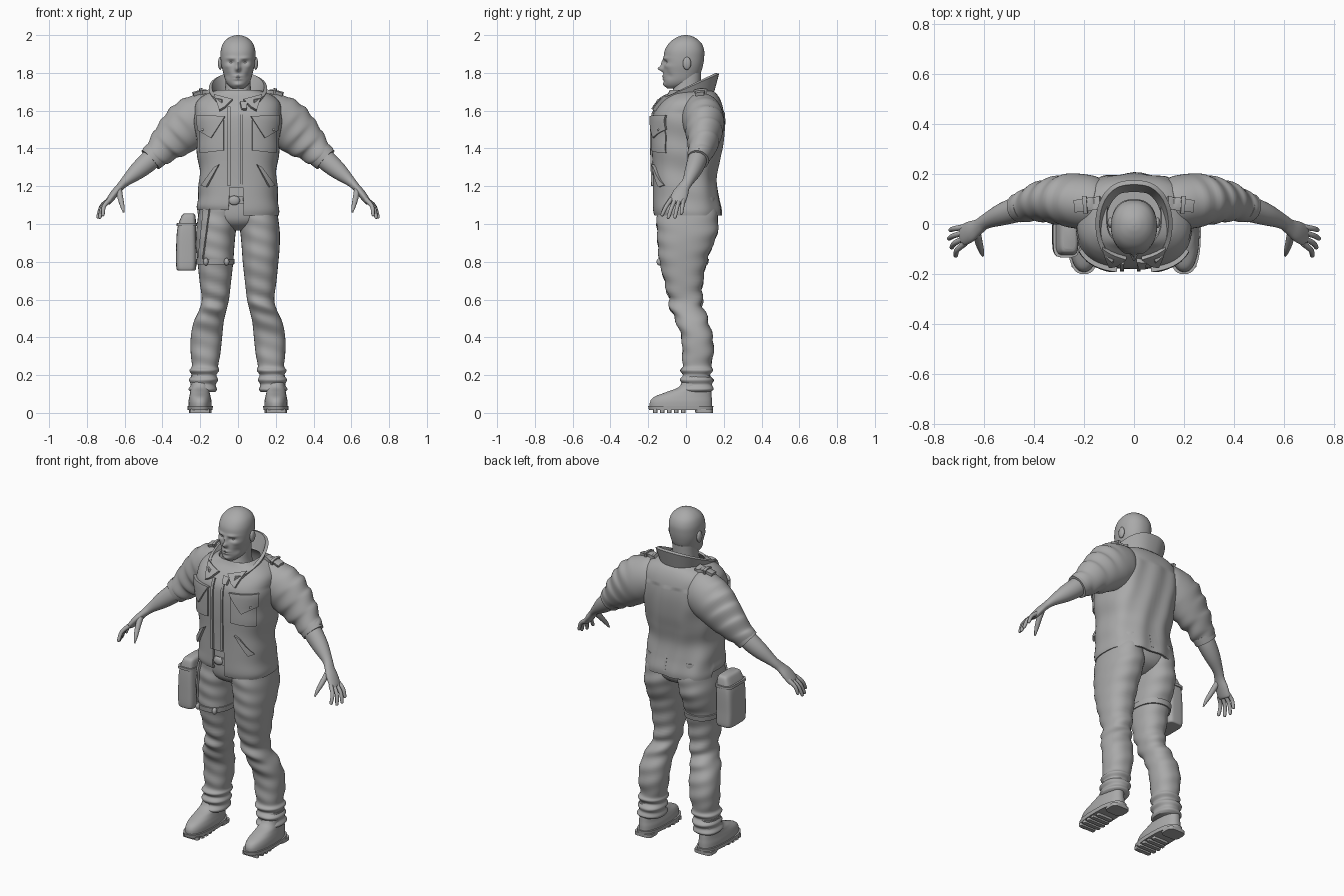
import bpy, bmesh, math
from mathutils import Vector
from mathutils.bvhtree import BVHTree

if "Cube" in bpy.data.objects:
    bpy.data.objects.remove(bpy.data.objects["Cube"])

grey = bpy.data.materials.new("clay grey")
grey.use_nodes = True
grey.diffuse_color = (.4, .4, .4, 1)
grey.node_tree.nodes["Principled BSDF"].inputs["Base Color"].default_value = (.4, .4, .4, 1)


def finish(name, bm, thick=0, offset=-1):
    """Turn a bmesh into a smooth grey object with sharp creases kept."""
    bmesh.ops.recalc_face_normals(bm, faces=bm.faces)
    mesh = bpy.data.meshes.new(name)
    bm.to_mesh(mesh)
    bm.free()
    mesh.materials.append(grey)
    mesh.polygons.foreach_set("use_smooth", [True] * len(mesh.polygons))
    mesh.set_sharp_from_angle(angle=math.radians(50))
    obj = bpy.data.objects.new(name, mesh)
    bpy.context.scene.collection.objects.link(obj)
    if thick:
        shell = obj.modifiers.new("thickness", 'SOLIDIFY')
        shell.thickness, shell.offset = thick, offset
        split = obj.modifiers.new("creases", 'EDGE_SPLIT')
        split.split_angle = math.radians(50)
    return obj


def smooth_rows(rows, steps):
    """Catmull-Rom interpolation of a list of equal-length rows."""
    out = []
    for i in range(len(rows) - 1):
        a, b, c, d = (rows[max(0, min(len(rows) - 1, i + k))] for k in (-1, 0, 1, 2))
        for s in range(steps):
            t = s / steps
            out.append([q + t / 2 * (r - p + t * (2 * p - 5 * q + 4 * r - w + t * (3 * (q - r) + w - p)))
                        for p, q, r, w in zip(a, b, c, d)])
    return out + [list(rows[-1])]


def skin(name, rings, closed=True, caps=True, deform=None, keep=None, thick=0, offset=-1):
    bm = bmesh.new()
    loops = [[bm.verts.new(deform(p) if deform else p) for p in ring] for ring in rings]
    n = len(loops[0])
    for low, high in zip(loops, loops[1:]):
        for i in range(n if closed else n - 1):
            j = (i + 1) % n
            bm.faces.new((low[i], low[j], high[j], high[i]))
    if caps and closed:
        bm.faces.new(loops[0])
        bm.faces.new(loops[-1])
    if keep:
        gone = [f for f in bm.faces if not keep(f.calc_center_median())]
        bmesh.ops.delete(bm, geom=gone, context='FACES')
    return finish(name, bm, thick, offset)


def oval(u, v, power, n):
    """Points of a rounded-square outline in the unit frame."""
    for i in range(n):
        c, s = math.cos(math.tau * i / n), math.sin(math.tau * i / n)
        yield (u * math.copysign(abs(c) ** (2 / power), c), v * math.copysign(abs(s) ** (2 / power), s))


def stack(name, rows, side=1, power=2.3, n=48, steps=6, **kw):
    """Loft of level sections: height, x from, x to, y from, y to."""
    rings = []
    for z, xa, xb, ya, yb in smooth_rows(rows, steps):
        rings.append([Vector((side * ((xa + xb) / 2 + px), (ya + yb) / 2 + py, z))
                      for px, py in oval((xb - xa) / 2, (yb - ya) / 2, power, n)])
    return skin(name, rings, **kw)


def tube(name, rows, side=1, n=24, steps=5, **kw):
    """Loft along a path: x, y, z, half depth, half thickness."""
    rows = smooth_rows(rows, steps)
    path = [Vector(r[:3]) for r in rows]
    rings = []
    for i, row in enumerate(rows):
        t = (path[min(i + 1, len(path) - 1)] - path[max(i - 1, 0)]).normalized()
        u = (Vector((0, 1, 0)) - t * t.y).normalized()
        v = t.cross(u)
        rings.append([path[i] + u * a + v * b for a, b in oval(row[3], row[4], 2, n)])
    for ring in rings:
        for p in ring:
            p.x *= side
    return skin(name, rings, **kw)


def ball(name, place, size):
    bm = bmesh.new()
    bmesh.ops.create_uvsphere(bm, u_segments=20, v_segments=12, radius=1)
    for v in bm.verts:
        v.co = Vector(a * b for a, b in zip(v.co, size)) + Vector(place)
    return finish(name, bm)


def surface(*objs):
    verts, faces = [], []
    for o in objs:
        base = len(verts)
        verts += [v.co.copy() for v in o.data.vertices]
        faces += [[base + i for i in p.vertices] for p in o.data.polygons]
    return BVHTree.FromPolygons(verts, faces)


def patch(name, tree, corners, thick=.012, side=1, top=False, n=12):
    """Four-cornered cloth plate laid onto a surface from the front or the top."""
    a, b, c, d = (Vector(p) for p in corners)
    way = Vector((0, 0, -1)) if top else Vector((0, 1, 0))
    grid = []
    for i in range(n + 1):
        row = []
        for j in range(n + 1):
            p = a.lerp(b, i / n).lerp(d.lerp(c, i / n), j / n)
            start = Vector((side * p.x, p.y, 3)) if top else Vector((side * p.x, -1, p.y))
            hit = tree.ray_cast(start, way)[0] or tree.find_nearest(start + way)[0]
            row.append(hit - way * thick * .4)
        grid.append(row)
    return skin(name, grid, closed=False, thick=thick, offset=0)


# Head, with the face pushed out and in by soft bumps: x, z, spread x, spread z, depth
face = [(0, 1.822, .013, .014, -.03), (0, 1.85, .011, .02, -.013), (.035, 1.878, .026, .008, -.007),
        (.036, 1.856, .017, .01, .012), (0, 1.782, .022, .006, -.009), (0, 1.767, .02, .005, -.008),
        (0, 1.738, .022, .012, -.008), (.06, 1.835, .018, .014, -.006), (.055, 1.785, .015, .02, .008)]


def sculpt(p):
    if p.y < -.02:
        fade = min(1, (-.02 - p.y) / .04)
        p.y += fade * sum(e * math.exp(-((abs(p.x) - a) / c) ** 2 - ((p.z - b) / d) ** 2) for a, b, c, d, e in face)
    return p


head_rows = [(1.718, .03, -.1, -.02), (1.735, .052, -.112, .03), (1.76, .067, -.117, .055), (1.8, .078, -.119, .078),
             (1.84, .088, -.118, .09), (1.88, .092, -.118, .096), (1.92, .091, -.112, .096), (1.955, .08, -.092, .083),
             (1.98, .058, -.063, .058), (1.995, .03, -.032, .03), (2, .006, -.008, .006)]
stack("head", [(z, -w, w, f, b) for z, w, f, b in head_rows], power=2.2, n=112, steps=8, deform=sculpt)
stack("neck", [(1.58, -.09, .09, -.1, .1), (1.66, -.078, .078, -.085, .085), (1.72, -.068, .068, -.068, .078),
               (1.8, -.066, .066, -.06, .08)])
for s, label in ((1, "left"), (-1, "right")):
    ball(label + "_ear", (s * .094, .005, 1.85), (.012, .022, .034))
    ball(label + "_eye", (s * .035, -.09, 1.856), (.013, .013, .011))


# Jacket body, open at the lower front, with drape folds
def drape(p):
    if p.z < 1.6:
        p.y += .005 * math.sin(45 * p.x + 9 * p.z) * (p.y > 0)
        p.x *= 1 + .018 * math.sin(38 * p.z + 8 * p.y)
    if p.x < 0 and p.y < .05:
        p.z += .03 * max(0, 1 - (p.z - 1.04) / .15)
    return p


body_rows = [(1.045, .213, -.168, .185), (1.08, .218, -.175, .185), (1.15, .212, -.176, .17), (1.24, .204, -.176, .16),
             (1.33, .21, -.178, .175), (1.42, .22, -.181, .193), (1.52, .228, -.18, .203), (1.59, .23, -.17, .2),
             (1.645, .22, -.135, .187), (1.685, .175, -.1, .165), (1.71, .11, -.085, .135)]
jacket = stack("jacket_body", [(z, -w, w, f, b) for z, w, f, b in body_rows], power=2.7, n=96, caps=False,
               deform=drape, thick=.012,
               keep=lambda c: not (c.y < 0 and c.z < 1.2 and -.05 < c.x < .015))

# Stand-up collar, high at the back and dropping to the front
bands = []
for h in (0, .25, .5, .75, 1):
    band = []
    for k in range(49):
        a = math.radians(-152 + 304 * k / 48)
        x = math.copysign(abs(math.sin(a)) ** .75, a)
        low = Vector((.115 * x, .15 * math.cos(a) - .018, 1.655 + .05 * math.cos(a)))
        high = Vector((.138 * x, .158 * math.cos(a), 1.725 + .075 * math.cos(a)))
        band.append(low.lerp(high, h))
    bands.append(band)
skin("collar", bands, closed=False, thick=.018)


# Sleeves, arms and hands
def crease(p):
    w = .006 * math.sin(55 * (abs(p.x) - p.z) + 14 * p.y) * min(1, max(0, (abs(p.x) - .24) / .08))
    p.z += w
    p.y += w * .6
    return p


sleeve_rows = [(.14, .08, 1.575, .1, .12), (.18, .085, 1.565, .11, .128), (.25, .095, 1.532, .108, .133),
               (.315, .095, 1.478, .094, .12), (.38, .088, 1.42, .078, .096), (.425, .075, 1.377, .065, .075),
               (.458, .066, 1.346, .057, .066)]
arm_rows = [(.42, .072, 1.38, .05, .055), (.48, .055, 1.325, .05, .053), (.535, .036, 1.278, .043, .045),
            (.595, .01, 1.226, .03, .027), (.625, -.012, 1.195, .032, .021), (.655, -.03, 1.16, .042, .021),
            (.685, -.045, 1.12, .042, .017), (.692, -.048, 1.11, .034, .01)]
tips = [(.716, -.13, 1.042), (.733, -.096, 1.028), (.744, -.06, 1.03), (.738, -.025, 1.05)]
sleeves = []
for s, label in ((1, "left"), (-1, "right")):
    sleeves.append(tube(label + "_sleeve", sleeve_rows, s, n=48, steps=8, deform=crease))
    tube(label + "_cuff", [(.435, .071, 1.367, .062, .072), (.464, .064, 1.34, .058, .067)], s, n=32)
    tube(label + "_arm", arm_rows, s, n=32)
    for k, tip in enumerate(tips):
        base = Vector((.678, -.078 + .022 * k, 1.13))
        mid = base.lerp(Vector(tip), .5) + Vector((.012, 0, .008))
        end = Vector(tip)
        tube(f"{label}_finger_{k + 1}", [(*base, .012, .013), (*mid, .0105, .011), (*mid.lerp(end, .85), .009, .009),
                                         (*end, .003, .003)], s, n=12)
    tube(label + "_thumb", [(.63, -.035, 1.18, .018, .016), (.622, -.075, 1.135, .015, .015),
                            (.612, -.108, 1.093, .011, .011), (.606, -.128, 1.062, .004, .004)], s, n=14)

# Jacket details laid on the cloth
cloth = surface(jacket, *sleeves)
for s, label in ((1, "left"), (-1, "right")):
    patch(label + "_chest_pocket", cloth, [(.075, 1.55), (.2, 1.54), (.2, 1.375), (.075, 1.39)], .01, s)
    patch(label + "_pocket_flap", cloth, [(.068, 1.57), (.212, 1.575), (.208, 1.5), (.14, 1.455)], .022, s)
    patch(label + "_side_pocket", cloth, [(.1, 1.315), (.125, 1.3), (.19, 1.205), (.165, 1.195)], .018, s)
    patch(label + "_lapel", cloth, [(.03, 1.655), (.125, 1.68), (.098, 1.6), (.07, 1.615)], .022, s)
    patch(label + "_shoulder_tab", cloth, [(.135, .06), (.235, .05), (.24, .095), (.135, .11)], .02, s, top=True)
    patch(label + "_tab_loop", cloth, [(.185, .045), (.2, .045), (.205, .11), (.19, .11)], .03, s, top=True)
    ball(label + "_pocket_button", (s * .185, cloth.ray_cast(Vector((s * .185, -1, 1.5)), Vector((0, 1, 0)))[0].y - .02,
                                    1.5), (.008, .006, .008))
patch("zip_strip", cloth, [(-.055, 1.62), (-.04, 1.62), (-.04, 1.2), (-.055, 1.2)], .012)
patch("front_placket", cloth, [(.012, 1.62), (.026, 1.62), (.026, 1.07), (.012, 1.07)], .01)
patch("zip_pull", cloth, [(.01, 1.645), (.05, 1.64), (.045, 1.605), (.02, 1.605)], .024)

# Trousers, bunched above the boots
leg_rows = [(1.14, .01, .195, -.145, .155), (1.06, .006, .208, -.152, .165), (1, .006, .217, -.155, .17),
            (.94, .014, .222, -.152, .163), (.87, .02, .22, -.148, .135), (.8, .025, .214, -.14, .11),
            (.7, .036, .204, -.115, .09), (.6, .048, .192, -.09, .084), (.54, .062, .208, -.078, .098),
            (.48, .076, .235, -.052, .12), (.4, .084, .25, -.024, .142), (.31, .094, .25, -.02, .146),
            (.25, .105, .244, -.018, .132), (.225, .1, .257, -.03, .142), (.2, .114, .246, -.014, .13),
            (.175, .105, .26, -.032, .145), (.15, .118, .25, -.022, .135), (.125, .112, .262, -.036, .146),
            (.11, .12, .25, -.02, .13)]


def rumple(p):
    knee = math.exp(-((p.z - .57) / .09) ** 2)
    p.y += (.003 + .006 * knee) * math.sin(70 * p.z + 20 * p.x)
    return p


stack("pelvis", [(.965, -.05, .05, -.07, .08), (1, -.15, .15, -.13, .14), (1.06, -.2, .2, -.152, .16),
                 (1.2, -.19, .19, -.15, .145)])
stack("belt", [(1.105, -.2, .2, -.162, .15), (1.145, -.2, .2, -.162, .15)], steps=1)
ball("belt_buckle", (-.02, -.162, 1.125), (.03, .012, .025))
legs = {}
for s, label in ((1, "left"), (-1, "right")):
    legs[s] = stack(label + "_trouser_leg", leg_rows, s, n=48, deform=rumple)
    # Boots with a welt, heel and lugged sole
    stack(label + "_boot", [(.03, .14, .262, -.192, .138), (.06, .14, .262, -.19, .138), (.085, .145, .258, -.168, .136),
                            (.11, .15, .253, -.105, .134), (.14, .15, .25, -.035, .13), (.2, .148, .25, -.01, .128)], s)
    stack(label + "_sole", [(.014, .135, .266, -.196, .142), (.036, .133, .268, -.201, .145)], s, power=2.6, steps=1)
    stack(label + "_heel", [(0, .145, .258, .05, .142), (.02, .145, .258, .045, .143)], s, power=4, steps=1)
    for k in range(5):
        y = -.175 + .037 * k
        w = .04 + .02 * math.sin(.6 + k * .5)
        stack(f"{label}_sole_lug_{k + 1}", [(0, .2 - w, .2 + w, y, y + .024), (.02, .2 - w, .2 + w, y, y + .024)],
              s, power=8, n=24, steps=1)

# Thigh pouch with its straps on the right leg
stack("thigh_pouch", [(.755, .235, .315, -.115, .03), (.765, .222, .326, -.128, .045), (.85, .22, .328, -.13, .045),
                      (.97, .222, .322, -.128, .045), (1.04, .225, .3, -.118, .035), (1.056, .235, .285, -.1, .02)],
      -1, power=4.5)
stack("pouch_flap", [(.99, .218, .326, -.134, .05), (1.005, .218, .324, -.134, .05)], -1, power=4.5, steps=1)
stack("thigh_strap", [(.785, .02, .222, -.148, .116), (.815, .018, .225, -.152, .122)], -1, steps=1)
patch("hip_strap", surface(legs[-1]), [(.15, 1.08), (.18, 1.08), (.208, .81), (.185, .81)], .014, -1)
for x in (.06, .17):
    ball("strap_buckle", (-x, -.14, .8), (.014, .016, .02))
